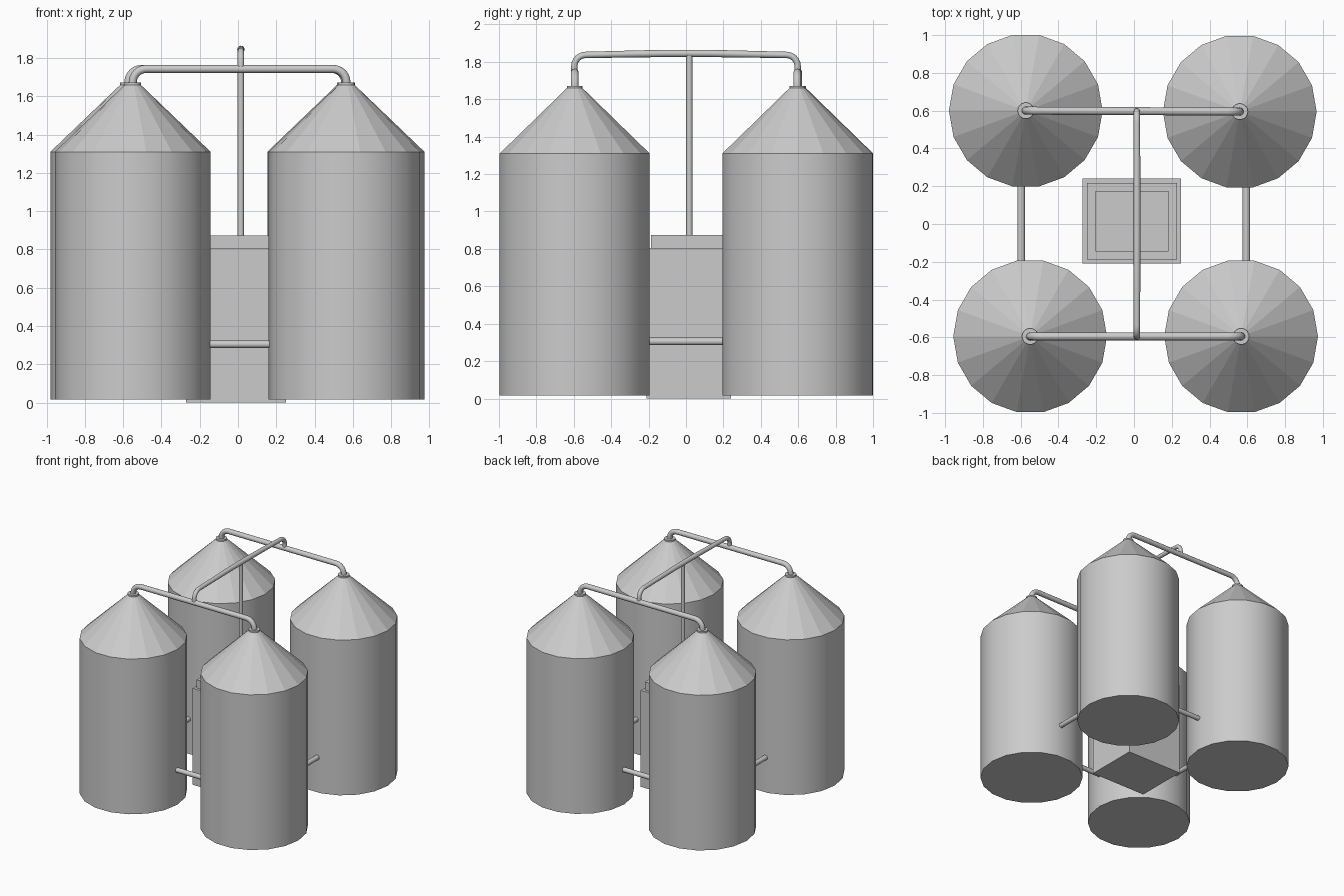
import bpy, bmesh, math
from mathutils import Vector

if "Cube" in bpy.data.objects:
    bpy.data.objects.remove(bpy.data.objects["Cube"])


def mesh_object(name, bm):
    bmesh.ops.recalc_face_normals(bm, faces=bm.faces)
    me = bpy.data.meshes.new(name)
    bm.to_mesh(me)
    bm.free()
    ob = bpy.data.objects.new(name, me)
    bpy.context.collection.objects.link(ob)
    return ob


def lathe(name, profile, cx, cy, n=18):
    """Closed turned shape from (radius, z) points; only vertical walls are smooth."""
    bm = bmesh.new()
    rings = [[bm.verts.new((cx + r * math.cos(2 * math.pi * i / n),
                            cy + r * math.sin(2 * math.pi * i / n), z))
              for i in range(n)] for r, z in profile]
    for k, (a, b) in enumerate(zip(rings, rings[1:])):
        for i in range(n):
            j = (i + 1) % n
            f = bm.faces.new((a[i], a[j], b[j], b[i]))
            f.smooth = profile[k][0] == profile[k + 1][0]
    bm.faces.new(rings[0][::-1])
    bm.faces.new(rings[-1])
    return mesh_object(name, bm)


def pipe(name, points, radius, scale=None):
    """Round capped tube along a path; scale varies the thickness per point."""
    cu = bpy.data.curves.new(name, 'CURVE')
    cu.dimensions = '3D'
    cu.bevel_depth = radius
    cu.bevel_resolution = 4
    cu.use_fill_caps = True
    sp = cu.splines.new('POLY')
    sp.points.add(len(points) - 1)
    for i, p in enumerate(points):
        sp.points[i].co = (*p, 1)
        sp.points[i].radius = scale[i] if scale else 1
    ob = bpy.data.objects.new(name, cu)
    bpy.context.collection.objects.link(ob)
    bpy.ops.object.select_all(action='DESELECT')
    ob.select_set(True)
    bpy.context.view_layer.objects.active = ob
    bpy.ops.object.convert(target='MESH')
    bpy.ops.object.shade_smooth_by_angle(angle=math.radians(40))
    return ob


def bridge_path(a, b, z0, z1, r, steps=6):
    """Path rising from a, bending over at z1 and dropping onto b."""
    a, b = Vector((*a, 0)), Vector((*b, 0))
    d = (b - a).normalized()
    up = Vector((0, 0, 1))
    arc = [(r * (1 - math.cos(t)), z1 - r + r * math.sin(t))
           for t in (math.pi / 2 * i / steps for i in range(steps + 1))]
    rise = [a + up * z0] + [a + d * s + up * z for s, z in arc]
    fall = [b - d * s + up * z for s, z in reversed(arc)] + [b + up * z0]
    return rise, fall


# Silos with conical roofs and top collars
silos = {"front_left": (-0.55, -0.595), "front_right": (0.567, -0.595),
         "back_left": (-0.573, 0.60), "back_right": (0.56, 0.595)}
for key, (x, y) in silos.items():
    lathe("silo_" + key, [(0.407, 0.015), (0.407, 1.31), (0.042, 1.66)], x, y)
    lathe("collar_" + key, [(0.043, 1.645), (0.043, 1.672)], x, y)

# Roof pipes joining left and right silos
for side in ("front", "back"):
    rise, fall = bridge_path(silos[side + "_left"], silos[side + "_right"], 1.65, 1.743, 0.07)
    pipe("roof_pipe_" + side, rise + fall, 0.021)

# Cross pipe over both roof pipes, slightly thicker in the middle
rise, fall = bridge_path((0.015, -0.597), (0.015, 0.597), 1.74, 1.837, 0.06)
middle = [(0.015, -0.12, 1.845), (0.015, 0.12, 1.845)]
pipe("cross_pipe", rise + middle + fall, 0.017,
     [1] * len(rise) + [1.15, 1.15] + [1] * len(fall))

# Central riser
pipe("riser_pipe", [(0.015, 0.018, 0.84), (0.015, 0.018, 1.84)], 0.017)

# Low pipes linking neighbouring silos
for name, y in (("front", -0.597), ("back", 0.597)):
    pipe("low_pipe_" + name, [(-0.3, y, 0.305), (0.3, y, 0.305)], 0.02)
for name, x in (("left", -0.597), ("right", 0.595)):
    pipe("low_pipe_" + name, [(x, -0.3, 0.305), (x, 0.3, 0.305)], 0.02)

# Central control cabinet: body, stepped top and shallow recess
bm = bmesh.new()
loops = []
for inset, z in ((0, 0), (0, 0.805), (0.022, 0.805), (0.022, 0.873),
                 (0.067, 0.873), (0.067, 0.853)):
    hx, hy = 0.261 - inset, 0.225 - inset
    loops.append([bm.verts.new((-0.011 + sx * hx, 0.015 + sy * hy, z))
                  for sx, sy in ((-1, -1), (1, -1), (1, 1), (-1, 1))])
for a, b in zip(loops, loops[1:]):
    for i in range(4):
        j = (i + 1) % 4
        bm.faces.new((a[i], a[j], b[j], b[i]))
bm.faces.new(loops[0][::-1])
bm.faces.new(loops[-1])
mesh_object("cabinet", bm)
